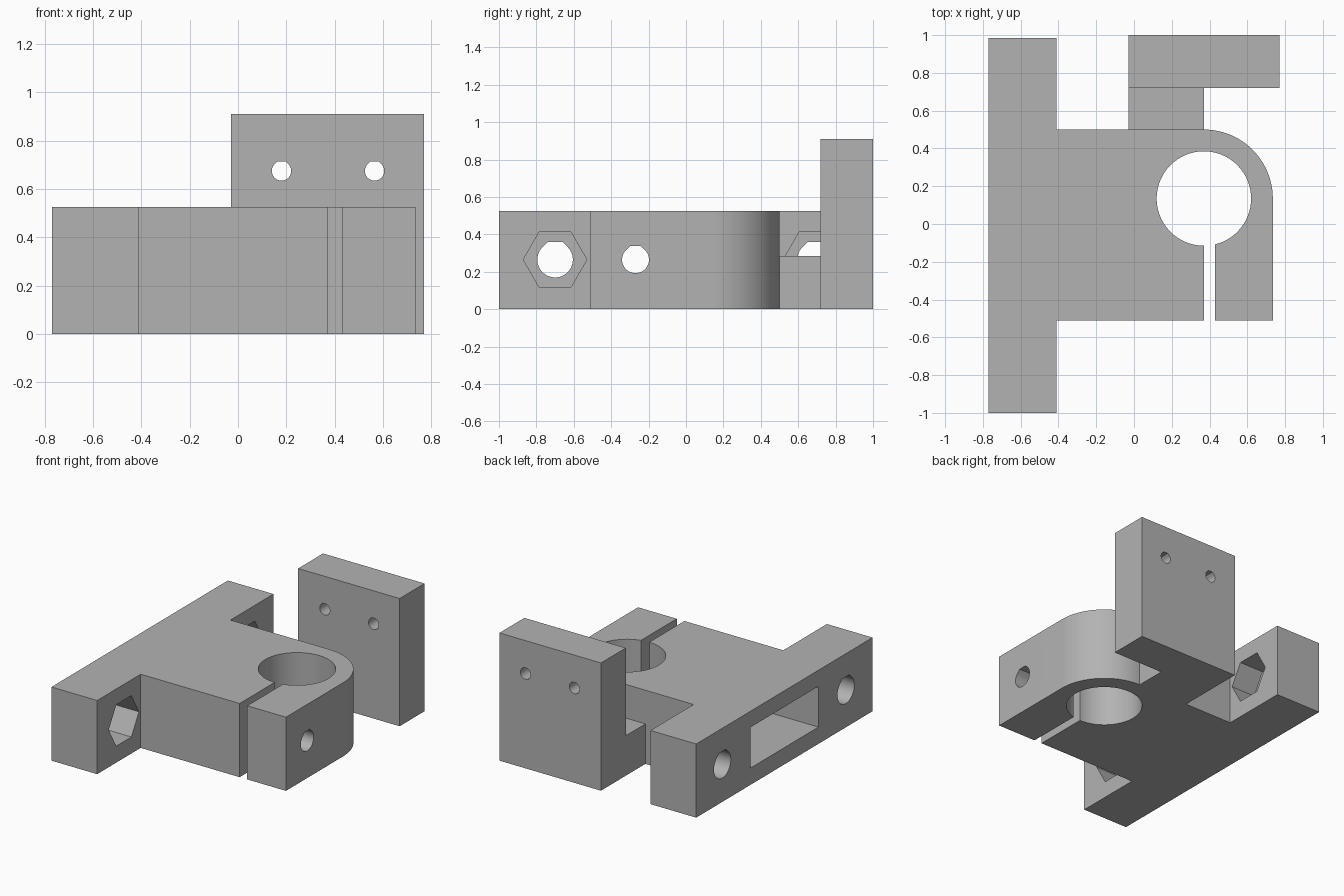
import bpy, bmesh
from math import sin, cos, pi, acos, radians, sqrt

cube = bpy.data.objects.get("Cube")
if cube:
    bpy.data.objects.remove(cube, do_unlink=True)

grey = bpy.data.materials.new("plain grey")
grey.use_nodes = True
COLOUR = (0.45, 0.45, 0.45, 1)
grey.diffuse_color = COLOUR
grey.node_tree.nodes["Principled BSDF"].inputs["Base Color"].default_value = COLOUR


def arc(cx, cy, r, a0, a1, n):
    return [(cx + r * cos(a0 + (a1 - a0) * i / n), cy + r * sin(a0 + (a1 - a0) * i / n))
            for i in range(n + 1)]


def rect(a0, b0, a1, b1):
    return [(a0, b0), (a1, b0), (a1, b1), (a0, b1)]


def prism(name, outline, axis, lo, hi):
    """Extrude a 2D outline along an axis from lo to hi."""
    place = {"x": lambda a, b, t: (t, a, b),
             "y": lambda a, b, t: (a, t, b),
             "z": lambda a, b, t: (a, b, t)}[axis]
    bm = bmesh.new()
    ends = [[bm.verts.new(place(a, b, t)) for a, b in outline] for t in (lo, hi)]
    bm.faces.new(ends[0])
    bm.faces.new(ends[1])
    n = len(outline)
    for i in range(n):
        j = (i + 1) % n
        bm.faces.new((ends[0][i], ends[0][j], ends[1][j], ends[1][i]))
    bmesh.ops.recalc_face_normals(bm, faces=bm.faces)
    mesh = bpy.data.meshes.new(name)
    bm.to_mesh(mesh)
    bm.free()
    mesh.materials.append(grey)
    ob = bpy.data.objects.new(name, mesh)
    bpy.context.collection.objects.link(ob)
    return ob


def teardrop(a, b, r):
    """Round hole with a flat-topped 45 degree roof."""
    k = r * (sqrt(2) - 1)
    return arc(a, b, r, radians(135), radians(405), 36) + [(a + k, b + r), (a - k, b + r)]


def cut(ob, cutters):
    for c in cutters:
        c.hide_render = True
        mod = ob.modifiers.new("cut", "BOOLEAN")
        mod.operation = "DIFFERENCE"
        mod.solver = "EXACT"
        mod.object = c
    bpy.context.view_layer.update()
    graph = bpy.context.evaluated_depsgraph_get()
    mesh = bpy.data.meshes.new_from_object(ob.evaluated_get(graph))
    ob.modifiers.clear()
    ob.data = mesh
    for c in cutters:
        bpy.data.objects.remove(c, do_unlink=True)


# Clamp body: flange, rounded arm, bore and slit in one outline
CX, CY, BORE, SLIT = 0.37, 0.135, 0.25, 0.43
H, MID = 0.525, 0.265
slit_angle = -acos((SLIT - CX) / BORE) - 2 * pi
outline = [(-0.77, -1), (-0.41, -1), (-0.41, -0.51), (CX, -0.51)]
outline += arc(CX, CY, BORE, -pi / 2, slit_angle, 64)
outline += [(SLIT, -0.51), (0.735, -0.51)]
outline += arc(CX, CY, 0.365, 0, pi / 2, 24)
outline += [(-0.41, 0.5), (-0.41, 0.985), (-0.77, 0.985)]
body = prism("clamp_body", outline, "z", 0, H)

# Flange bolt holes with hexagonal nut recesses, clamp screw hole and rear pocket
cutters = [prism("screw_hole", teardrop(-0.27, MID, 0.072), "x", -0.6, 0.9),
           prism("pocket", rect(-0.39, 0.12, 0.375, 0.41), "x", -0.9, -0.41)]
for y in (-0.7, 0.69):
    cutters.append(prism("bolt_hole", teardrop(y, MID, 0.095), "x", -0.9, -0.3))
    cutters.append(prism("nut_recess", arc(y, MID, 0.17, 0, 5 * pi / 3, 5), "x", -0.6, -0.3))
cut(body, cutters)

# Bridge to the mounting plate
bridge = prism("bridge", rect(-0.03, 0.5, 0.37, 0.72), "y", 0.5, 0.72)
bpy.data.objects.remove(bridge, do_unlink=True)
bridge = prism("plate_bridge", rect(-0.03, 0, 0.37, 0.285), "y", 0.5, 0.72)

# Mounting plate with two screw holes
plate = prism("mounting_plate", rect(-0.03, 0, 0.77, 0.91), "y", 0.72, 1)
cut(plate, [prism("plate_hole", teardrop(x, 0.675, 0.04), "y", 0.6, 1.1) for x in (0.18, 0.565)])

# Smooth the curved walls, keep hard edges
bpy.ops.object.select_all(action="DESELECT")
for ob in (body, bridge, plate):
    ob.select_set(True)
bpy.context.view_layer.objects.active = body
bpy.ops.object.shade_smooth_by_angle(angle=radians(30))
